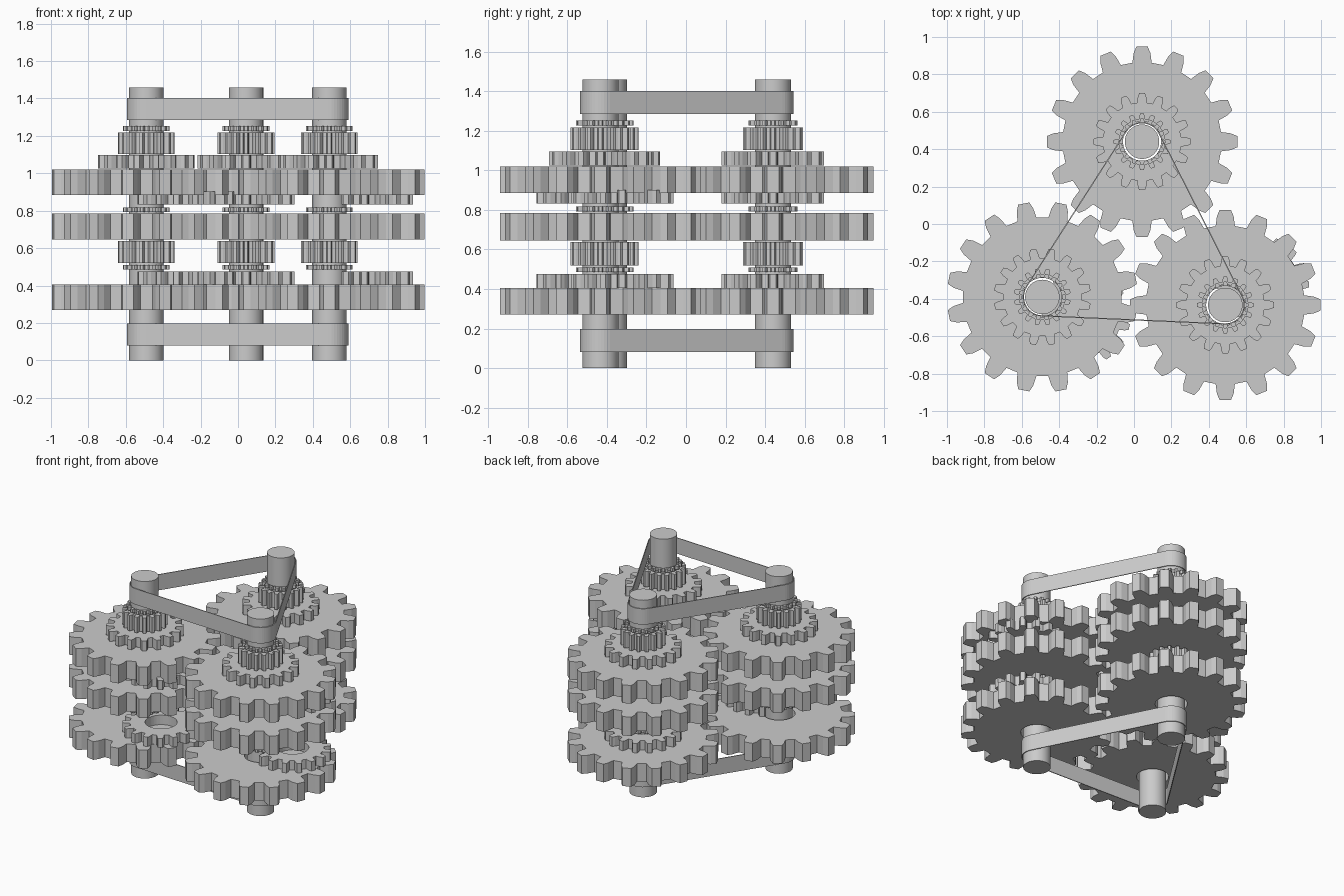
import bpy
from math import sin, cos, pi, atan2, radians
from mathutils import Vector

if "Cube" in bpy.data.objects:
    bpy.data.objects.remove(bpy.data.objects["Cube"])

SHAFT_R = 0.092
BORE = 0.108
TEETH = 16
# name, centre, tooth phase, offset of the loose pinions
SHAFTS = [
    ("left", Vector((-0.49, -0.39)), radians(11.25), Vector((0.21, -0.11))),
    ("right", Vector((0.488, -0.433)), 0.0, Vector((0.187, 0.11))),
    ("back", Vector((0.043, 0.44)), 0.0, Vector((0, 0))),
]


def make_object(name, verts, faces):
    mesh = bpy.data.meshes.new(name)
    mesh.from_pydata(verts, [], faces)
    mesh.update()
    ob = bpy.data.objects.new(name, mesh)
    bpy.context.collection.objects.link(ob)
    return ob


def ring_prism(name, outer, inner, z0, z1):
    """Extruded band between two closed outlines with equal point counts."""
    n = len(outer)
    verts = [(p[0], p[1], z) for z in (z0, z1) for loop in (outer, inner) for p in loop]
    faces = []
    for i in range(n):
        j = (i + 1) % n
        faces += [
            (i, j, 2 * n + j, 2 * n + i),              # outside wall
            (n + j, n + i, 3 * n + i, 3 * n + j),      # inside wall
            (2 * n + i, 2 * n + j, 3 * n + j, 3 * n + i),  # top
            (j, i, n + i, n + j),                      # bottom
        ]
    return make_object(name, verts, faces)


def gear(name, centre, phase, radius, root, z0, z1):
    pitch = 2 * pi / TEETH
    mid = root + 0.6 * (radius - root)
    tooth = [(-0.31, root), (-0.24, mid), (-0.15, radius),
             (0.15, radius), (0.24, mid), (0.31, root)]
    outer, inner = [], []
    for k in range(TEETH):
        for f, r in tooth:
            a = phase + (k + f) * pitch
            d = Vector((cos(a), sin(a)))
            outer.append(centre + d * r)
            inner.append(centre + d * min(BORE, root - 0.004))
    return ring_prism(name, outer, inner, z0, z1)


def belt_loop(radius, steps=14):
    """Outline of a taut belt around the three shafts (counter-clockwise)."""
    pts = [s[1] for s in SHAFTS]
    loop = []
    for i, p in enumerate(pts):
        d_in, d_out = p - pts[i - 1], pts[(i + 1) % 3] - p
        a0 = atan2(-d_in.x, d_in.y)
        a1 = atan2(-d_out.x, d_out.y)
        while a1 < a0:
            a1 += 2 * pi
        for s in range(steps + 1):
            a = a0 + (a1 - a0) * s / steps
            loop.append(p + Vector((cos(a), sin(a))) * radius)
    return loop


# gear stack: part, outer radius, root radius, bottom, top, uses loose offset
STACK = [
    ("lower_wheel", 0.51, 0.425, 0.27, 0.405, False),
    ("lower_loose_pinion", 0.26, 0.21, 0.405, 0.475, True),
    ("lower_thin_pinion", 0.125, 0.106, 0.485, 0.51, False),
    ("lower_long_pinion", 0.152, 0.124, 0.52, 0.637, False),
    ("middle_wheel", 0.51, 0.425, 0.645, 0.785, False),
    ("middle_thin_pinion", 0.125, 0.106, 0.792, 0.818, False),
    ("upper_loose_pinion", 0.26, 0.21, 0.832, 0.902, True),
    ("upper_wheel", 0.51, 0.425, 0.885, 1.02, False),
    ("upper_pinion", 0.26, 0.21, 1.025, 1.097, False),
    ("upper_long_pinion", 0.152, 0.124, 1.103, 1.218, False),
    ("upper_thin_pinion", 0.125, 0.106, 1.227, 1.252, False),
]

for side, centre, phase, loose in SHAFTS:
    # shaft
    bpy.ops.mesh.primitive_cylinder_add(vertices=40, radius=SHAFT_R, depth=1.46,
                                        location=(centre.x, centre.y, 0.73))
    bpy.context.object.name = side + "_shaft"
    bpy.ops.object.shade_smooth_by_angle()
    # gears
    for part, r, root, z0, z1, is_loose in STACK:
        pos = centre + loose if is_loose else centre
        gear(side + "_" + part, pos, phase, r, root, z0, z1)

# drive belts
for name, z0, z1 in (("lower_belt", 0.08, 0.198), ("upper_belt", 1.285, 1.402)):
    ring_prism(name, belt_loop(0.104), belt_loop(0.098), z0, z1)
